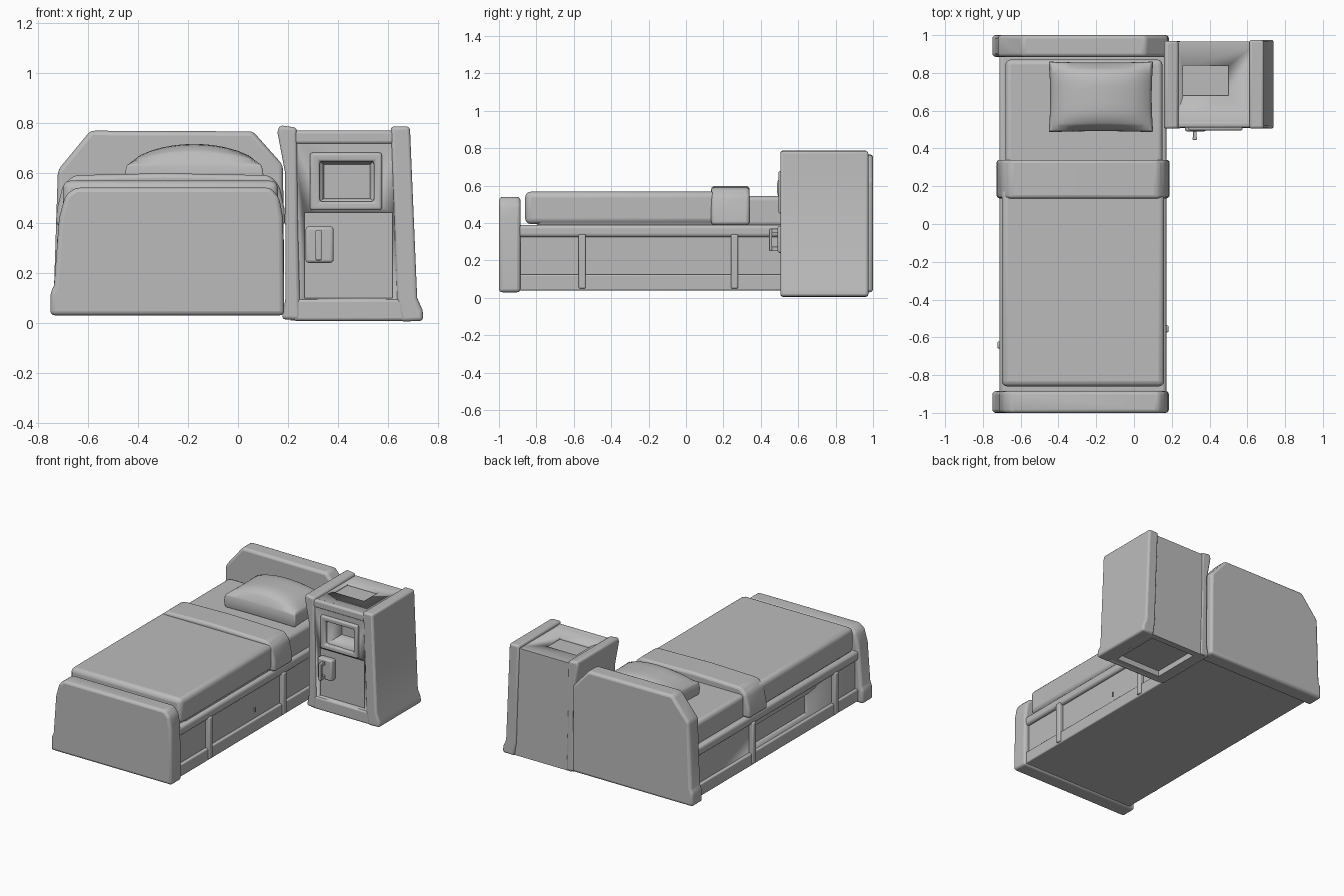
import bpy, bmesh, math
from mathutils import Vector

if "Cube" in bpy.data.objects:
    bpy.data.objects.remove(bpy.data.objects["Cube"])

grey = bpy.data.materials.new("plain grey")
grey.diffuse_color = (0.5, 0.5, 0.5, 1)
grey.use_nodes = True
grey.node_tree.nodes["Principled BSDF"].inputs["Base Color"].default_value = grey.diffuse_color


def finish(name, bm, bevel=0.0, segments=3, cutters=()):
    """Turn a bmesh into a named object, cut it, round its edges, smooth it."""
    bmesh.ops.recalc_face_normals(bm, faces=bm.faces)
    mesh = bpy.data.meshes.new(name)
    bm.to_mesh(mesh)
    bm.free()
    mesh.materials.append(grey)
    ob = bpy.data.objects.new(name, mesh)
    bpy.context.collection.objects.link(ob)
    for c in cutters:
        mod = ob.modifiers.new("cut", 'BOOLEAN')
        mod.operation, mod.solver, mod.object = 'DIFFERENCE', 'EXACT', c
    if bevel:
        mod = ob.modifiers.new("round", 'BEVEL')
        mod.width, mod.segments = bevel, segments
        mod.limit_method, mod.angle_limit = 'ANGLE', math.radians(25)
    bpy.ops.object.select_all(action='DESELECT')
    ob.select_set(True)
    bpy.context.view_layer.objects.active = ob
    bpy.ops.object.shade_smooth_by_angle(angle=math.radians(40))
    return ob


def prism(name, pts, y0, y1, bevel=0.0, cutters=(), scale_back=1.0):
    """Extrude an (x, z) outline from y0 to y1, optionally shrinking the far end."""
    bm = bmesh.new()
    cx = sum(p[0] for p in pts) / len(pts)
    cz = sum(p[1] for p in pts) / len(pts)
    a = [bm.verts.new((x, y0, z)) for x, z in pts]
    b = [bm.verts.new((cx + (x - cx) * scale_back, y1, cz + (z - cz) * scale_back)) for x, z in pts]
    bm.faces.new(a)
    bm.faces.new(b[::-1])
    for i in range(len(pts)):
        j = (i + 1) % len(pts)
        bm.faces.new((a[i], b[i], b[j], a[j]))
    return finish(name, bm, bevel, cutters=cutters)


def box(name, x0, x1, y0, y1, z0, z1, bevel=0.0, cutters=()):
    return prism(name, [(x0, z0), (x1, z0), (x1, z1), (x0, z1)], y0, y1, bevel, cutters)


def cutter(ob):
    ob.hide_render = True
    ob.display_type = 'WIRE'
    ob.hide_set(True)
    return ob


# Bed end boards, with wider feet on the outer side
prism("footboard", [(-0.75, 0.03), (0.185, 0.03), (0.18, 0.42), (0.165, 0.5), (0.13, 0.54),
                    (-0.65, 0.54), (-0.69, 0.51), (-0.715, 0.42), (-0.735, 0.15), (-0.75, 0.12)],
      -1.0, -0.885, 0.018)
prism("headboard", [(-0.75, 0.03), (0.185, 0.03), (0.18, 0.63), (0.06, 0.765),
                    (-0.59, 0.768), (-0.72, 0.61), (-0.735, 0.15), (-0.75, 0.12)],
      0.885, 1.0, 0.018)

# Bed base: inner panels, lower boards, upper rails
recess = cutter(box("side_recess_cutter", -0.75, -0.665, -0.36, 0.22, 0.15, 0.29))
box("base_panels", -0.69, 0.15, -0.9, 0.9, 0.045, 0.37, cutters=[recess])
box("lower_board", -0.71, 0.17, -0.9, 0.9, 0.04, 0.125, 0.008)
box("upper_rail", -0.712, 0.172, -0.9, 0.9, 0.325, 0.39, 0.018)

# Straps over the side rails and a small pull on the right side
for side, x, ys in (("right", 0.165, (-0.555, 0.26)), ("left", -0.705, (-0.64, 0.27))):
    for i, y in enumerate(ys):
        box(f"{side}_strap_{i + 1}", x - 0.018, x + 0.018, y - 0.019, y + 0.019, 0.05, 0.34, 0.008)
box("side_pull", 0.145, 0.158, -0.035, -0.027, 0.17, 0.2)

# Mattress, duvet and folded blanket
box("mattress", -0.68, 0.15, -0.8, 0.87, 0.38, 0.545, 0.025)
box("duvet", -0.70, 0.16, -0.86, 0.2, 0.395, 0.568, 0.03)
prism("folded_blanket", [(-0.73, 0.39), (0.19, 0.39), (0.185, 0.46), (0.165, 0.55), (0.125, 0.59),
                         (-0.3, 0.598), (-0.655, 0.59), (-0.7, 0.55), (-0.722, 0.46)],
      0.135, 0.34, 0.018)

# Pillow: a dense block swollen towards its middle
bm = bmesh.new()
bmesh.ops.create_cube(bm, size=2)
bmesh.ops.subdivide_edges(bm, edges=bm.edges[:], cuts=11, use_grid_fill=True)
for v in bm.verts:
    x, y, z = v.co
    swell = max(0.0, (1 - x ** 2) * (1 - y ** 4)) ** 0.7
    pinch = 1 - 0.035 * z * z
    top = 0.635 + 0.08 * swell
    v.co = Vector((-0.175 + 0.277 * x * pinch * (1 - 0.03 * (1 - y * y)),
                   0.673 + 0.187 * y * pinch * (1 - 0.03 * (1 - x * x)),
                   0.54 + (top - 0.54) * (z + 1) / 2))
finish("pillow", bm, 0.015)

# Nightstand cutters: niche, door recess, hollow underside, top tray
niche = cutter(prism("niche_cutter", [(0.32, 0.48), (0.55, 0.48), (0.55, 0.65), (0.32, 0.65)],
                     0.45, 0.66, scale_back=0.8))
door = cutter(box("door_cutter", 0.265, 0.618, 0.45, 0.535, 0.1, 0.44))
under = cutter(box("underside_cutter", 0.27, 0.62, 0.57, 0.92, -0.05, 0.05))
tray = cutter(box("tray_cutter", 0.26, 0.5, 0.68, 0.84, 0.75, 0.85))

# Nightstand body and its two thick side panels
box("nightstand_body", 0.21, 0.66, 0.515, 0.965, 0.01, 0.765, cutters=[niche, door, under, tray])
prism("nightstand_left_side", [(0.175, 0.015), (0.25, 0.01), (0.24, 0.4), (0.235, 0.78), (0.165, 0.79),
                               (0.158, 0.76), (0.188, 0.6), (0.19, 0.1)], 0.505, 0.97, 0.014)
prism("nightstand_right_side", [(0.65, 0.005), (0.74, 0.008), (0.738, 0.05), (0.716, 0.1),
                                (0.687, 0.785), (0.61, 0.785), (0.625, 0.4), (0.635, 0.1)],
      0.505, 0.975, 0.014)
box("nightstand_top_edge", 0.22, 0.64, 0.51, 0.545, 0.715, 0.768, 0.012)
box("nightstand_foot", 0.22, 0.68, 0.507, 0.54, 0.008, 0.095, 0.012)

# Niche frame, door handle plate and bar
box("niche_frame", 0.288, 0.575, 0.495, 0.53, 0.45, 0.68, 0.01, cutters=[niche])
box("handle_plate", 0.27, 0.382, 0.49, 0.54, 0.24, 0.385, 0.012)
box("handle_bar", 0.31, 0.334, 0.445, 0.46, 0.25, 0.37, 0.005)
for i, z in enumerate((0.25, 0.346)):
    box(f"handle_post_{i + 1}", 0.312, 0.332, 0.45, 0.5, z, z + 0.024, 0.004)
